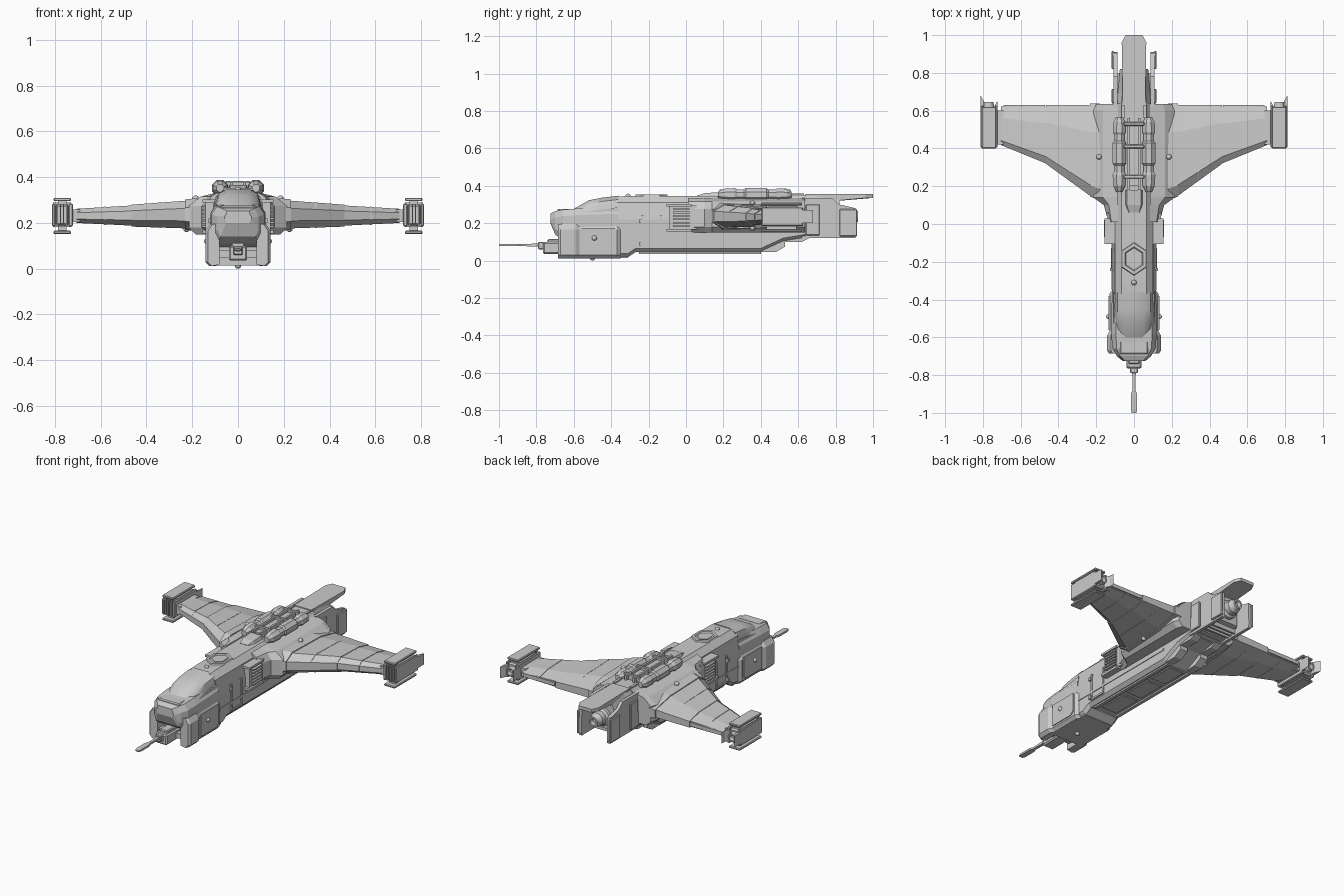
import bpy, bmesh, math
from mathutils import Matrix, Vector

if "Cube" in bpy.data.objects:
    bpy.data.objects.remove(bpy.data.objects["Cube"])


def finish(name, bm, mirror=False, bevel=0, smooth=False):
    bmesh.ops.recalc_face_normals(bm, faces=bm.faces)
    me = bpy.data.meshes.new(name)
    bm.to_mesh(me)
    bm.free()
    ob = bpy.data.objects.new(name, me)
    bpy.context.collection.objects.link(ob)
    if bevel:
        m = ob.modifiers.new("bevel", "BEVEL")
        m.width, m.segments = bevel, 1
    if mirror:
        ob.modifiers.new("mirror", "MIRROR")
    if smooth:
        bpy.ops.object.select_all(action="DESELECT")
        ob.select_set(True)
        bpy.context.view_layer.objects.active = ob
        bpy.ops.object.shade_smooth_by_angle(angle=math.radians(35))
    return ob


def loft(name, rings, **kw):
    bm = bmesh.new()
    vs = [[bm.verts.new(p) for p in r] for r in rings]
    n = len(rings[0])
    for a, b in zip(vs, vs[1:]):
        for i in range(n):
            j = (i + 1) % n
            bm.faces.new((a[i], a[j], b[j], b[i]))
    bm.faces.new(vs[0])
    bm.faces.new(vs[-1])
    return finish(name, bm, **kw)


def box(name, x0, x1, y0, y1, z0, z1, **kw):
    rings = [[(x, y0, z0), (x, y1, z0), (x, y1, z1), (x, y0, z1)] for x in (x0, x1)]
    return loft(name, rings, **kw)


def sym(y, half):
    """Closed ring at y from a right-hand half profile, bottom to top."""
    return [(x, y, z) for x, z in half] + [(-x, y, z) for x, z in reversed(half)]


def side_prism(name, x0, x1, outline, **kw):
    return loft(name, [[(x, y, z) for y, z in outline] for x in (x0, x1)], **kw)


def top_prism(name, z0, z1, outline, **kw):
    return loft(name, [[(x, y, z) for x, y in outline] for z in (z0, z1)], **kw)


def turned(name, cx, cz, profile, sides=12, **kw):
    """Round part along y from (y, radius) pairs."""
    rings = [[(cx + r * math.cos(2 * math.pi * (i + .5) / sides), y,
               cz + r * math.sin(2 * math.pi * (i + .5) / sides)) for i in range(sides)]
             for y, r in profile]
    return loft(name, rings, **kw)


def lamp(name, loc, r=.014, mirror=False):
    bm = bmesh.new()
    bmesh.ops.create_uvsphere(bm, u_segments=12, v_segments=8, radius=r,
                              matrix=Matrix.Translation(Vector(loc)))
    finish(name, bm, mirror=mirror, smooth=True)


# Main fuselage
def hull(y, zb, zt=.345):
    return sym(y, [(.095, zb), (.115, zb + .02), (.115, .22), (.1, .31), (.065, zt)])

loft("fuselage", [hull(-.37, .018, .342), hull(-.31, .018), hull(-.27, .045),
                  hull(.4, .045), hull(.52, .1, .35), hull(.64, .12, .35)])

# Nose with drooping chin
loft("nose", [sym(y, [(w * .85, zb), (w, zb + .03), (w, zt - .035), (w * .8, zt)])
              for y, w, zb, zt in [(-.725, .06, .2, .252), (-.7, .09, .14, .264),
                                   (-.66, .115, .11, .272), (-.58, .12, .09, .278),
                                   (-.36, .117, .09, .285)]])
box("nose_brow", -.075, .075, -.69, -.62, .26, .276, bevel=.006)

# Canopy and windscreen frame
loft("canopy", [sym(y, [(w, .22), (w, .2 + (zt - .2) * .55), (w * .86, zt - .02), (w * .5, zt)])
                for y, w, zt in [(-.62, .088, .265), (-.52, .1, .322), (-.45, .102, .336),
                                 (-.36, .102, .347)]], smooth=True)
side_prism("canopy_sill", .098, .109, [(-.6, .235), (-.58, .255), (-.36, .285), (-.36, .25)],
           mirror=True)

# Armoured cheeks and chin
loft("cheek", [[(.08, y, .018), (w - .018, y, .012), (w, y, .03), (w, y, .165),
                (w - .02, y, .195), (.08, y, .195)]
               for y, w in [(-.685, .132), (-.67, .143), (-.59, .143), (-.57, .13), (-.37, .13),
                            (-.35, .115)]], mirror=True)
side_prism("cheek_panel", .128, .135, [(-.56, .04), (-.4, .04), (-.38, .06), (-.38, .175), (-.56, .175)],
           mirror=True)
box("chin", -.1, .1, -.6, -.31, .015, .12)
lamp("cheek_lamp", (.134, -.49, .12), mirror=True)
lamp("chin_lamp", (0, -.5, .014))

# Nose gun
box("gun_mount", -.04, .04, -.765, -.6, .035, .1, bevel=.008)
box("gun_mount_cover", -.028, .028, -.74, -.64, .09, .115, bevel=.005)
box("gun_mount_arm", .04, .08, -.67, -.63, .05, .08, mirror=True)
loft("gun_barrel", [sym(y, [(w, .083 - h), (w, .083 + h)])
                    for y, w, h in [(-1, .012, .004), (-.98, .017, .006), (-.9, .017, .006),
                                    (-.88, .008, .006), (-.76, .01, .008)]])
box("gun_receiver", -.02, .02, -.79, -.76, .06, .1, bevel=.004)

# Roof hatch and lamp
hexagon = lambda r, s: [(r * math.sin(math.pi * i / 3) * .9, -.185 + r * math.cos(math.pi * i / 3) * s)
                        for i in range(6)]
loft("hatch_rim", [[(x, y, z) for x, y in hexagon(r, 1.05)]
                   for r, z in [(.09, .33), (.08, .353), (.062, .353), (.056, .347)]])
top_prism("hatch_lid", .34, .35, hexagon(.045, 1.05))
lamp("roof_lamp", (0, -.31, .344))

# Side doors
for y in (-.24, -.14):
    box("door_post", .112, .12, y, y + .012, .07, .24, mirror=True)
box("door_sill", .112, .122, -.24, -.128, .07, .082, mirror=True)
for z in (.08, .2):
    box("door_hinge", .11, .128, -.25, -.232, z, z + .02, mirror=True)
box("side_rail", .112, .119, -.35, .4, .118, .13, mirror=True)

# Side intakes with horizontal slats
box("intake_frame_top", .1, .155, -.105, .03, .29, .303, mirror=True)
box("intake_frame_bottom", .1, .155, -.105, .03, .155, .17, mirror=True)
box("intake_core", .1, .142, -.09, .06, .165, .295, mirror=True)
for i in range(6):
    z = .18 + i * .018
    box("intake_slat", .11, .158, -.07, .02, z, z + .009, mirror=True)

# Wing root shoulder
loft("wing_shoulder", [[(.09, y, .15), (w - .03, y, .15), (w, y, .18), (w, y, .275),
                        (.1 + (w - .1) * .55, y, .315), (.085, y, .335)]
                       for y, w in [(.01, .135), (.1, .16), (.14, .215), (.6, .215), (.635, .2)]],
     mirror=True)

# Wings in three stepped panels
def wing_ring(x, le, te, z0, z1):
    c, h, m = te - le, (z1 - z0) / 2, (z0 + z1) / 2
    return [(x, le, m - h * .45), (x, le + c * .12, z0), (x, te - c * .3, z0 + h * .12),
            (x, te, m - h * .4), (x, te, m + h * .4), (x, te - c * .3, z1 - h * .12),
            (x, le + c * .12, z1), (x, le, m + h * .45)]

for name, a, b in [
        ("wing_inner", (.18, .125, .638, .165, .308), (.232, .145, .638, .17, .303)),
        ("wing_middle", (.22, .14, .63, .176, .298), (.465, .318, .63, .184, .28)),
        ("wing_outer", (.455, .316, .622, .188, .277), (.705, .418, .622, .2, .262))]:
    loft(name, [wing_ring(*a), wing_ring(*b)], mirror=True)
for i, (x, le, z0, z1) in enumerate([(.34, .229, .178, .291), (.58, .367, .192, .272)]):
    loft("wing_seam_rib", [wing_ring(x - .003, le, .625, z0, z1), wing_ring(x + .003, le, .625, z0, z1)],
         mirror=True)
for x0, x1 in [(.24, .45), (.47, .69)]:
    box("flap_edge", x0, x1, .605, .63, .222, .245, mirror=True)
lamp("wing_top_lamp", (.185, .355, .307), mirror=True)
lamp("wing_bottom_lamp", (.225, .355, .174), mirror=True)

# Wingtip pods
box("pod_link", .69, .735, .42, .6, .205, .258, mirror=True)
box("pod_core", .738, .8, .42, .62, .19, .28, bevel=.008, mirror=True)
for x0, x1 in ((.722, .74), (.798, .812)):
    box("pod_side", x0, x1, .405, .625, .185, .285, bevel=.004, mirror=True)
for i in range(4):
    x = .746 + i * .0135
    box("pod_grille_bar", x, x + .006, .403, .43, .188, .284, mirror=True)
for z in (.183, .281):
    box("pod_band", .73, .808, .44, .6, z, z + .008, mirror=True)
for z0, z1, s in ((.295, .31, .29), (.152, .166, .175)):
    box("pod_plate", .73, .807, .4, .62, z0, z1, bevel=.004, mirror=True)
    box("pod_plate_post", .75, .787, .43, .59, s - .012, s + .012, mirror=True)
for x0, x1, t in ((.722, .74, .722), (.795, .812, .812)):
    top_prism("pod_petal", .2, .27, [(x0, .62), (x1, .62), (t * .9 + x1 * .1, .65), (t, .68), (x0, .65)],
              mirror=True)
turned("pod_nozzle", .769, .235, [(.61, .03), (.645, .026), (.645, .018), (.625, .014)],
       mirror=True, smooth=True)

# Dorsal engine
turned("dorsal_engine", .078, .352, [(.17, .018), (.2, .034), (.26, .038), (.275, .03), (.31, .03),
                                     (.32, .038), (.43, .038), (.44, .03), (.475, .03), (.485, .036),
                                     (.54, .034), (.565, .018)], sides=8, mirror=True)
box("dorsal_rail", .022, .034, .18, .56, .33, .38, mirror=True)
box("dorsal_bed", -.03, .03, .2, .54, .33, .366)
for y in (.24, .4, .52):
    box("dorsal_clamp", -.055, .055, y, y + .02, .34, .384, bevel=.004)
loft("dorsal_fairing", [sym(y, [(w, .33), (w * .75, z)])
                        for y, w, z in [(.06, .035, .347), (.1, .05, .36), (.18, .05, .366)]])
box("dorsal_strut", .05, .065, .56, .63, .34, .358, mirror=True)

# Tail block, plate, fins and nozzle
loft("tail_block", [sym(y, [(w, zb), (w, .29), (w * .7, .345)])
                    for y, w, zb in [(.62, .1, .12), (.7, .085, .135), (.82, .075, .16)]])
top = [(-.06, .64), (.06, .64), (.065, .96), (.045, 1), (-.045, 1), (-.065, .96)]
loft("tail_plate", [[(x, y, .335 if y > .9 else .305) for x, y in top],
                    [(x, y, .355) for x, y in top]])
side_prism("tail_fin", .088, .108, [(.62, .12), (.905, .12), (.91, .14), (.905, .28), (.82, .3),
                                    (.78, .335), (.62, .335)], mirror=True)
box("fin_front_panel", .105, .119, .64, .715, .135, .3, bevel=.004, mirror=True)
box("fin_rear_panel", .105, .119, .82, .915, .13, .275, bevel=.004, mirror=True)
box("fin_bracket", .07, .095, .68, .8, .16, .28, mirror=True)
turned("tail_nozzle", 0, .235, [(.8, .055), (.84, .055), (.85, .042), (.885, .042), (.895, .034),
                                (.92, .03), (.92, .02), (.9, .015)], sides=16, smooth=True)
for i in range(5):
    box("tail_grille_bar", -.085, .085, .66 + i * .03, .672 + i * .03, .128, .165)

# Belly rails, bay panels and rear skid
box("belly_rail", .07, .09, -.25, .4, .036, .06, mirror=True)
for y0, y1 in ((-.22, -.03), (.0, .18), (.21, .38)):
    box("bay_panel", -.055, .055, y0, y1, .039, .06, bevel=.004)
side_prism("belly_skid", .05, .1, [(.4, .045), (.48, .045), (.53, .075), (.53, .1), (.62, .1),
                                   (.66, .12), (.4, .15)], mirror=True)
